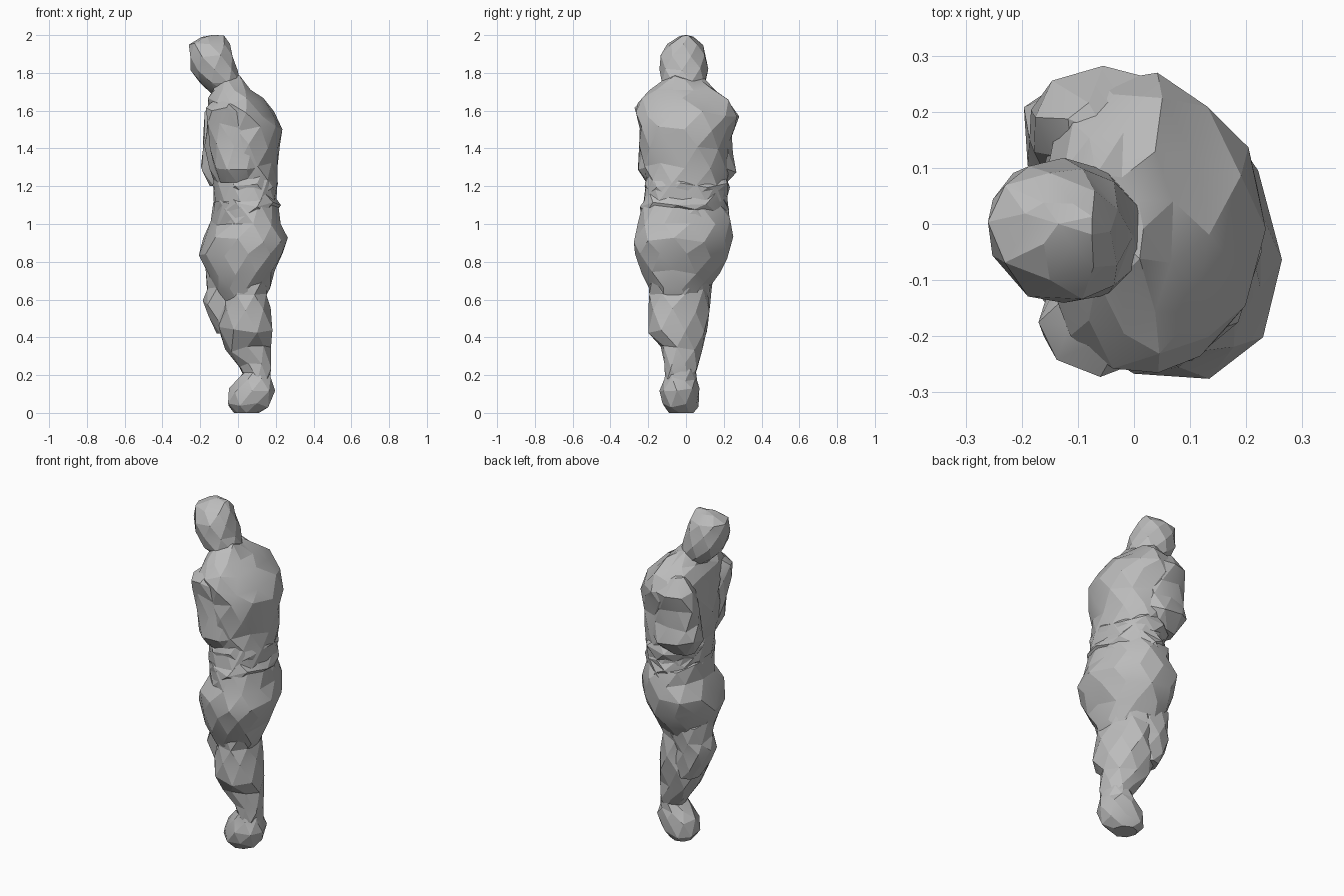
import bpy, bmesh, math, random

random.seed(7)
old = bpy.data.objects.get("Cube")
if old:
    bpy.data.objects.remove(old, do_unlink=True)

stone = bpy.data.materials.new("plain grey")
stone.use_nodes = True
GREY = (0.5, 0.5, 0.5, 1)
stone.diffuse_color = GREY
stone.node_tree.nodes["Principled BSDF"].inputs["Base Color"].default_value = GREY


def loft(name, rings, sides=8, rough=0.045, square=0.95, skew=0.12, cap=0.02):
    """Faceted skin through rings of (z, x min, x max, y min, y max) in hundredths.
    Skew leans each oval towards the right-hand side of the back."""
    bm = bmesh.new()
    loops = []
    for k, ring in enumerate(rings):
        z, x0, x1, y0, y1 = (v / 100 for v in ring)
        loop = []
        for i in range(sides):
            a = math.tau * (i + 0.5 * (k % 2)) / sides
            c, s = math.cos(a), math.sin(a - skew)
            r = 1 + random.uniform(-rough, rough)
            px = math.copysign(abs(c) ** square, c) * r
            py = math.copysign(abs(s) ** square, s) * r
            dz = 0 if k == 0 else random.uniform(-rough, rough) * 0.4
            loop.append(bm.verts.new(((x0 + x1) / 2 + px * (x1 - x0) / 2,
                                      (y0 + y1) / 2 + py * (y1 - y0) / 2, z + dz)))
        loops.append(loop)
    # staggered triangles between neighbouring rings
    for k, (low, high) in enumerate(zip(loops, loops[1:])):
        for i in range(sides):
            j = (i + 1) % sides
            if k % 2 == 0:
                bm.faces.new((low[i], low[j], high[i]))
                bm.faces.new((low[j], high[j], high[i]))
            else:
                bm.faces.new((low[i], low[j], high[j]))
                bm.faces.new((low[i], high[j], high[i]))
    # flat base and a low peaked cap
    bm.faces.new(loops[0][::-1])
    top = loops[-1]
    peak = sum((v.co for v in top[1:]), top[0].co.copy()) / sides
    peak.z += cap
    tip = bm.verts.new(peak)
    for i in range(sides):
        bm.faces.new((top[i], top[(i + 1) % sides], tip))
    bmesh.ops.recalc_face_normals(bm, faces=bm.faces)
    mesh = bpy.data.meshes.new(name)
    bm.to_mesh(mesh)
    bm.free()
    mesh.materials.append(stone)
    obj = bpy.data.objects.new(name, mesh)
    bpy.context.collection.objects.link(obj)
    bpy.ops.object.select_all(action="DESELECT")
    obj.select_set(True)
    bpy.context.view_layer.objects.active = obj
    bpy.ops.object.shade_smooth_by_angle(angle=math.radians(16))


# Head, bowed forward over the chest
loft("head", [
    (169, -14, 3, -9, 8), (175, -21, 2, -13, 11), (182, -25, 0, -14, 12),
    (189, -26, -2, -14, 11), (195, -26, -4, -10, 9), (199, -20, -7, -4, 4)],
    rough=0.02, skew=0.08, cap=0.01)

# Rounded back, chest and shoulders
loft("torso", [
    (112, -13, 21, -23, 21), (122, -13, 21, -22, 22), (131, -16, 21, -24, 24),
    (141, -17, 22, -24, 23), (150, -17, 23, -25, 25), (158, -16, 19, -26, 28),
    (165, -16, 13, -26, 24), (171, -14, 7, -19, 17), (177, -13, 2, -10, 9)],
    sides=11, skew=0.03)

# Gathered cloth around the waist
loft("waist_folds", [
    (100, -13, 22, -24, 23), (106, -13, 21, -23, 22), (111, -13, 22, -25, 22),
    (116, -12, 20, -21, 21), (121, -13, 22, -23, 23), (126, -12, 19, -21, 21)],
    sides=10, rough=0.05)

# Full hips and seat, narrowing into the legs
loft("hips", [
    (58, -8, 13, -16, 8), (66, -13, 17, -20, 12), (74, -17, 20, -24, 18),
    (83, -20, 24, -27, 22), (92, -19, 26, -28, 26), (101, -14, 24, -25, 24),
    (110, -13, 21, -24, 22)], sides=11, skew=0.18)

# Standing leg and the bent knee in front of it
loft("standing_leg", [
    (18, 4, 17, -11, 4), (25, 0, 18, -12, 7), (34, -7, 17, -14, 9),
    (44, -11, 19, -20, 12), (55, -9, 17, -20, 12), (64, -8, 16, -20, 12),
    (74, -10, 18, -20, 14)], skew=0.18)
loft("bent_knee", [
    (42, -11, 2, -6, 11), (50, -16, 4, -8, 12), (58, -19, 5, -10, 13),
    (66, -17, 6, -10, 14), (75, -17, 6, -12, 15)], square=0.85)

# Feet held together
loft("feet", [
    (0, -2, 11, -9, 4), (4, -6, 17, -13, 7), (12, -5, 20, -14, 7),
    (18, 0, 18, -12, 6), (24, 4, 17, -10, 5)], rough=0.03)

# Arms folded forward, the left one reaching lower and further
loft("left_arm", [
    (120, -15, 2, 6, 20), (129, -20, 8, 4, 27), (138, -19, 8, 5, 25),
    (148, -19, 8, 8, 25), (158, -18, 7, 10, 28), (165, -12, 2, 10, 22)],
    square=0.85, skew=0)
loft("right_arm", [
    (122, -9, 8, -21, -8), (130, -13, 12, -26, -6), (141, -15, 11, -25, -6),
    (152, -17, 8, -25, -8), (160, -17, 5, -27, -8), (166, -12, 1, -22, -9)],
    square=0.9, skew=0)
